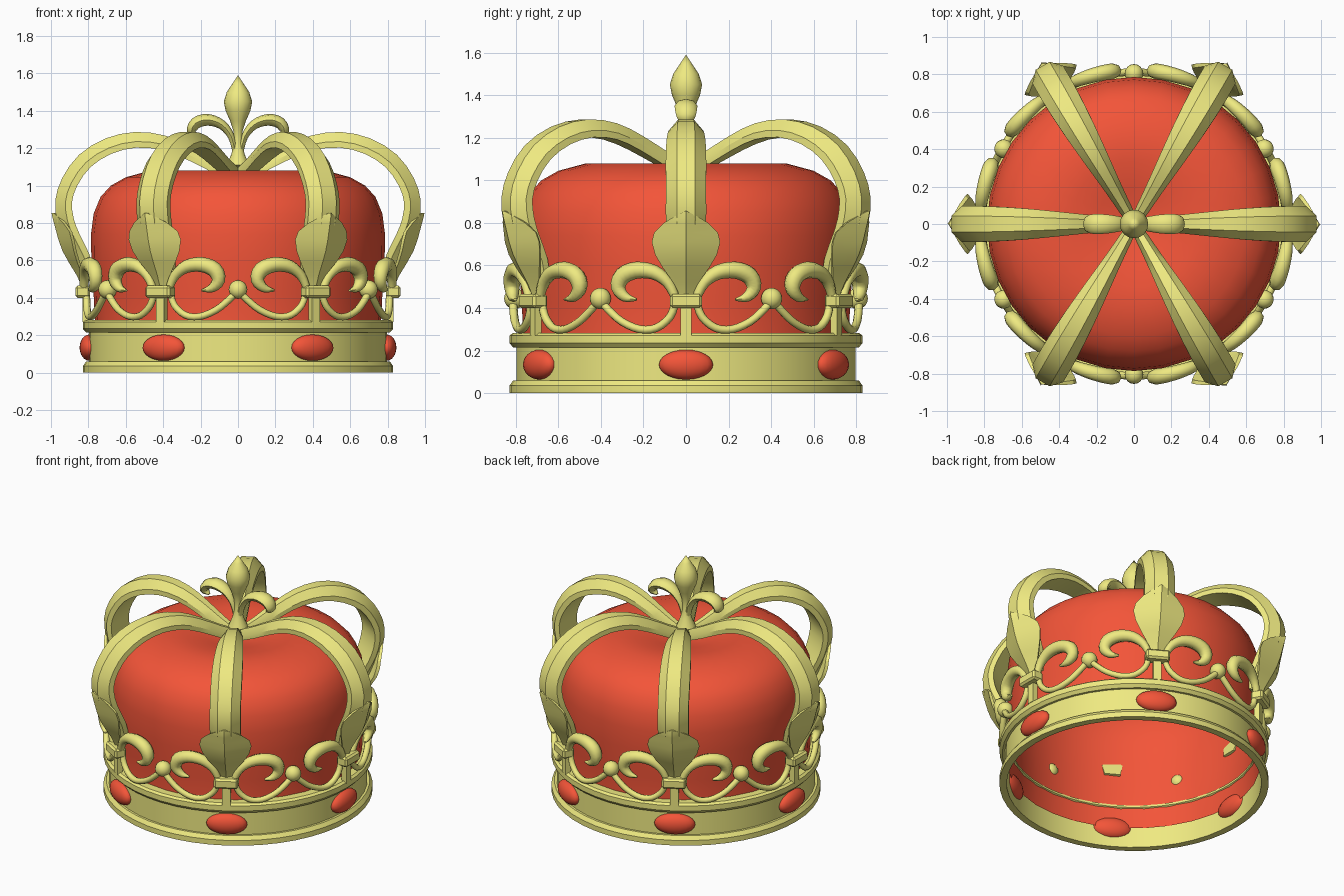
import bpy, bmesh
from math import sin, cos, pi, radians
from mathutils import Vector, Matrix

if "Cube" in bpy.data.objects:
    bpy.data.objects.remove(bpy.data.objects["Cube"])

R = 0.82  # radius the ornaments are wrapped around


def material(name, color):
    m = bpy.data.materials.new(name)
    m.diffuse_color = color
    m.use_nodes = True
    m.node_tree.nodes["Principled BSDF"].inputs["Base Color"].default_value = m.diffuse_color
    return m


GOLD = material("gold", (0.86, 0.82, 0.22, 1))
RED = material("red", (0.9, 0.09, 0.04, 1))


def finish(bm, name, mat, angle=35, fix=True):
    if fix:
        bmesh.ops.recalc_face_normals(bm, faces=bm.faces)
    me = bpy.data.meshes.new(name)
    bm.to_mesh(me)
    bm.free()
    me.materials.append(mat)
    ob = bpy.data.objects.new(name, me)
    bpy.context.collection.objects.link(ob)
    bpy.ops.object.select_all(action='DESELECT')
    ob.select_set(True)
    bpy.context.view_layer.objects.active = ob
    bpy.ops.object.shade_smooth_by_angle(angle=radians(angle))
    return ob


def around(ob, offset=0):
    """Repeat an object six times about the z axis."""
    base = ob.name
    for i in range(6):
        o = ob if i == 0 else ob.copy()
        if i:
            bpy.context.collection.objects.link(o)
        o.name = f"{base}_{i + 1}"
        o.rotation_euler.z = radians(offset + 60 * i)


def revolve(profile, steps, closed=False):
    bm = bmesh.new()
    vs = [bm.verts.new((r, 0, z)) for r, z in profile]
    es = [bm.edges.new(p) for p in zip(vs, vs[1:])]
    if closed:
        es.append(bm.edges.new((vs[-1], vs[0])))
    bmesh.ops.spin(bm, geom=vs + es, cent=(0, 0, 0), axis=(0, 0, 1),
                   angle=2 * pi, steps=steps, use_duplicate=False)
    bmesh.ops.remove_doubles(bm, verts=bm.verts, dist=1e-4)
    return bm


def resample(rows, n):
    """Catmull-Rom through rows of numbers."""
    out = []
    for i in range(len(rows) - 1):
        p = [rows[max(i - 1, 0)], rows[i], rows[i + 1], rows[min(i + 2, len(rows) - 1)]]
        for k in range(n):
            t = k / n
            out.append([0.5 * (2 * b + (c - a) * t + (2 * a - 5 * b + 4 * c - d) * t * t
                               + (3 * b - a - 3 * c + d) * t ** 3) for a, b, c, d in zip(*p)])
    return out + [list(rows[-1])]


def skin(bm, rings):
    vr = [[bm.verts.new(p) for p in ring] for ring in rings]
    n = len(vr[0])
    for a, b in zip(vr, vr[1:]):
        for j in range(n):
            bm.faces.new((a[j], a[(j + 1) % n], b[(j + 1) % n], b[j]))
    bm.faces.new(vr[0])
    bm.faces.new(vr[-1])


def sweep(bm, rows, side, section, n=3):
    """Sweep a section along rows of (x, y, z, side scale, thickness scale)."""
    rows = resample(rows, n)
    pts = [Vector(r[:3]) for r in rows]
    side = Vector(side)
    rings = []
    for i, r in enumerate(rows):
        t = (pts[min(i + 1, len(pts) - 1)] - pts[max(i - 1, 0)]).normalized()
        nrm = side.cross(t)
        rings.append([pts[i] + side * a * r[3] + nrm * b * r[4] for a, b in section])
    skin(bm, rings)


def box(bm, center, size):
    bmesh.ops.create_cube(bm, size=1, matrix=Matrix.Translation(center) @ Matrix.Diagonal((*size, 1)))


def wrap(bm):
    """Bend flat (radius, arc, height) geometry around the crown."""
    for v in bm.verts:
        r, a, z = v.co
        v.co = (r * cos(a / R), r * sin(a / R), z)


ROUND = [(cos(k * pi / 4), sin(k * pi / 4)) for k in range(8)]

# base band with a rim at bottom and top
band = [(0.785, 0), (0.83, 0), (0.83, 0.035), (0.812, 0.06), (0.797, 0.06), (0.797, 0.215),
        (0.812, 0.215), (0.83, 0.235), (0.83, 0.27), (0.815, 0.282), (0.757, 0.282),
        (0.757, 0.268), (0.785, 0.25)]
finish(revolve(band, 48, True), "base_band", GOLD, 30)

# puffed cloth cap, open below and dimpled on top
cap = [(0.776, 0.13), (0.765, 0.28), (0.772, 0.42), (0.784, 0.6), (0.786, 0.74), (0.772, 0.85),
       (0.735, 0.94), (0.68, 1.0), (0.6, 1.045), (0.47, 1.08), (0.34, 1.078), (0.2, 1.05),
       (0.08, 1.02), (0, 1.01)]
finish(revolve(cap, 32), "cloth_cap", RED, 60)

# oval gems on the band
bm = bmesh.new()
bmesh.ops.create_uvsphere(bm, u_segments=20, v_segments=12, radius=1,
                          matrix=Matrix.Translation((0.795, 0, 0.134)) @ Matrix.Diagonal((0.052, 0.127, 0.07, 1)))
around(finish(bm, "gem", RED, 60))

# beads between the ornaments
bm = bmesh.new()
bmesh.ops.create_uvsphere(bm, u_segments=16, v_segments=10, radius=0.05,
                          matrix=Matrix.Translation((0.805, 0, 0.445)))
around(finish(bm, "bead", GOLD, 60), 30)

# arches: ridged strap rising outward and meeting at the centre
bm = bmesh.new()
path = [(0.83, 0.48, 0.05), (0.87, 0.6, 0.075), (0.925, 0.7, 0.09), (0.965, 0.8, 0.095),
        (0.977, 0.92, 0.095), (0.94, 1.04, 0.095), (0.85, 1.165, 0.095), (0.71, 1.252, 0.09),
        (0.55, 1.287, 0.08), (0.39, 1.268, 0.066), (0.25, 1.21, 0.052), (0.12, 1.14, 0.04),
        (0.0, 1.085, 0.03)]
strap = [(-1, -0.09), (1, -0.09), (1, -0.055), (0.45, 0), (-0.45, 0), (-1, -0.055)]
sweep(bm, [(r, 0, z, w, 0.6 + 4.2 * w) for r, z, w in path], (0, 1, 0), strap, 2)
around(finish(bm, "arch", GOLD, 30))

# ornament centre leaf: radius at ridge, height, half width, edge setback
bm = bmesh.new()
leaf = [(0.835, 0.46, 0.035, 0.02), (0.862, 0.52, 0.06, 0.03), (0.905, 0.59, 0.11, 0.045),
        (0.938, 0.65, 0.145, 0.06), (0.96, 0.71, 0.161, 0.07), (0.972, 0.755, 0.15, 0.07),
        (0.984, 0.8, 0.105, 0.05), (0.992, 0.83, 0.055, 0.03), (0.997, 0.855, 0.004, 0.01)]
skin(bm, [[(r, 0, z), (r - d, w, z), (r - d - 0.015, w * 0.9, z), (r - 0.03 - d * 0.3, 0, z),
           (r - d - 0.015, -w * 0.9, z), (r - d, -w, z)] for r, z, w, d in leaf])
around(finish(bm, "leaf", GOLD, 30))

# ornament side scrolls
bm = bmesh.new()
scroll = [(0.05, 0.45, 0.02), (0.085, 0.52, 0.027), (0.15, 0.568, 0.035), (0.235, 0.578, 0.04),
          (0.305, 0.55, 0.042), (0.325, 0.495, 0.036), (0.29, 0.452, 0.024), (0.235, 0.44, 0.006)]
for m in (1, -1):
    sweep(bm, [(0.825, m * s, z, w * 0.9 + 0.004, w) for s, z, w in scroll], (1, 0, 0), ROUND)
wrap(bm)
around(finish(bm, "side_scrolls", GOLD, 50))

# ornament knot and foot
bm = bmesh.new()
box(bm, (0.83, 0, 0.433), (0.08, 0.15, 0.066))
bmesh.ops.bevel(bm, geom=bm.edges[:], offset=0.012, segments=1, affect='EDGES')
box(bm, (0.815, 0, 0.34), (0.035, 0.05, 0.14))
around(finish(bm, "knot", GOLD, 30))

# hanging wire loops from knot to bead
bm = bmesh.new()
wire = [(0.05, 0.43), (0.075, 0.36), (0.14, 0.307), (0.22, 0.3), (0.31, 0.335), (0.38, 0.39), (0.43, 0.44)]
for m in (1, -1):
    sweep(bm, [(0.812, m * s, z, 0.02, 0.019) for s, z in wire], (1, 0, 0), ROUND)
wrap(bm)
around(finish(bm, "wire_loops", GOLD, 50))

# top finial bud and stem
bud = [(0, 1.59), (0.03, 1.545), (0.06, 1.5), (0.076, 1.45), (0.066, 1.4), (0.042, 1.345),
       (0.024, 1.29), (0.022, 1.23), (0.035, 1.17), (0.06, 1.11), (0, 1.09)]
finish(revolve(bud, 16), "finial_bud", GOLD, 40)

# finial side scrolls
bm = bmesh.new()
curl = [(0.015, 1.17, 0.02), (0.035, 1.26, 0.03), (0.085, 1.325, 0.042), (0.16, 1.352, 0.052),
        (0.225, 1.335, 0.052), (0.248, 1.29, 0.04), (0.215, 1.268, 0.01)]
for m in (1, -1):
    sweep(bm, [(m * x, 0, z, w, w * 0.6) for x, z, w in curl], (0, 1, 0), ROUND)
finish(bm, "finial_scrolls", GOLD, 50)
